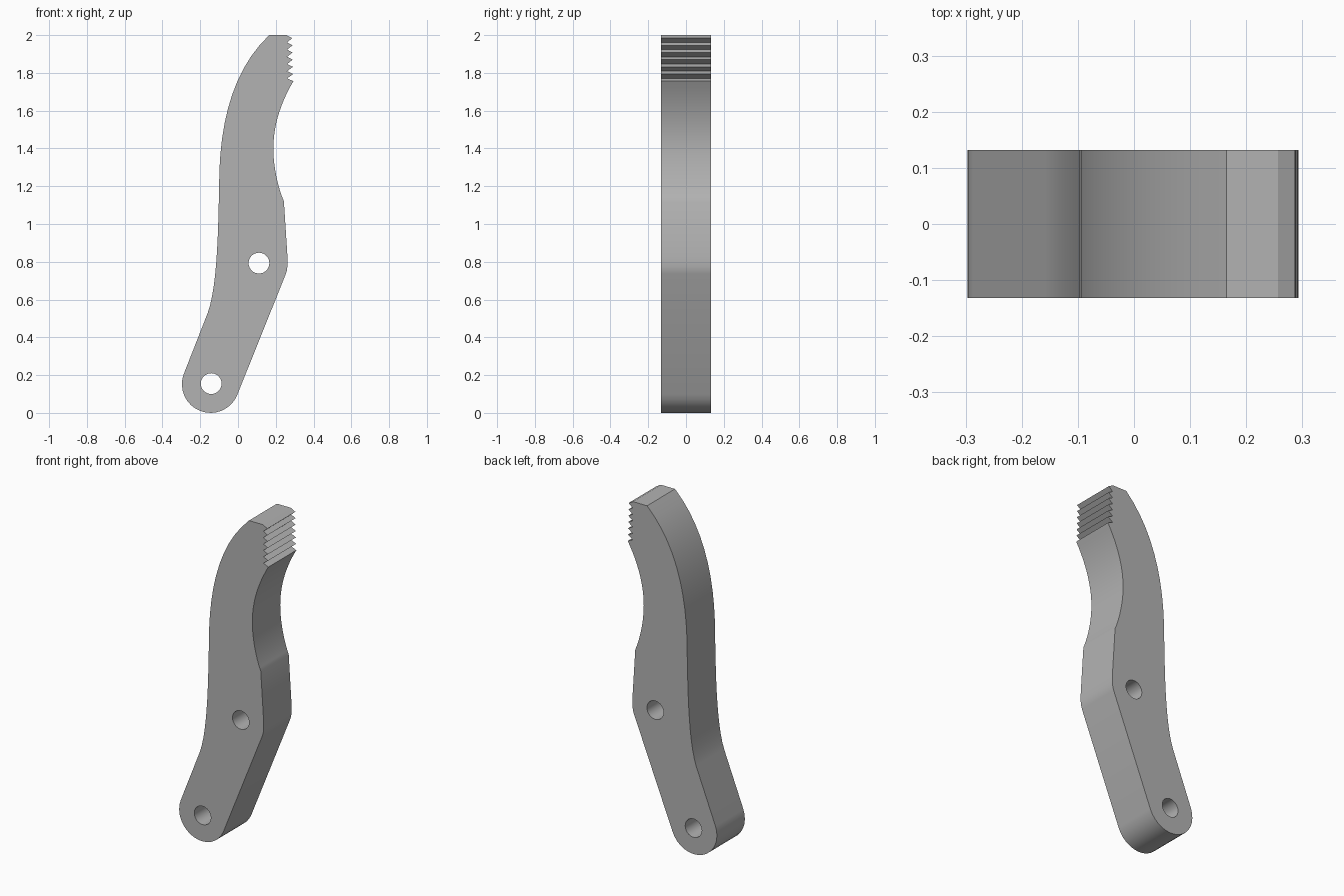
import bpy, bmesh, math
from mathutils import Vector
from mathutils.geometry import interpolate_bezier

cube = bpy.data.objects.get("Cube")
if cube:
    bpy.data.objects.remove(cube, do_unlink=True)

HALF = 0.132


def bezier(a, b, c, d, n=12):
    pts = interpolate_bezier(Vector(a), Vector(b), Vector(c), Vector(d), n)
    return [(p.x, p.y) for p in pts]


def arc(cx, cz, r, start, end, n):
    angles = [math.radians(start + (end - start) * i / n) for i in range(n + 1)]
    return [(cx + r * math.cos(a), cz + r * math.sin(a)) for a in angles]


# Gripping teeth, from the tip down
outline = [(0.165, 2.0), (0.257, 2.0)]
for i in range(6):
    z = 1.984 - 0.038 * i
    outline += [(0.287 + 0.001 * i, z), (0.26, z - 0.023)]

# Hollow throat below the teeth
outline += bezier((0.293, 1.756), (0.225, 1.64), (0.187, 1.52), (0.187, 1.4))
outline += bezier((0.187, 1.4), (0.187, 1.3), (0.213, 1.19), (0.243, 1.12))[1:]

# Straight shoulder with a softened corner
outline += bezier((0.261, 0.84), (0.264, 0.79), (0.263, 0.76), (0.253, 0.735), 5)

# Rounded pivot end
outline += arc(-0.145, 0.152, 0.152, -21, -201, 16)

# Curved back, up to the tip
outline += bezier((-0.16, 0.53), (-0.11, 0.67), (-0.105, 0.95), (-0.1, 1.2))
outline += bezier((-0.1, 1.2), (-0.1, 1.52), (-0.035, 1.81), (0.165, 2.0))[1:-1]

# Two pin holes
holes = [arc(x, z, 0.055, 0, 360, 32)[:-1] for x, z in ((-0.142, 0.155), (0.111, 0.793))]

# Fill the profile around the holes and extrude it through the thickness
bm = bmesh.new()
edges = []
for loop in [outline] + holes:
    verts = [bm.verts.new((x, -HALF, z)) for x, z in loop]
    edges += [bm.edges.new((v, verts[i - 1])) for i, v in enumerate(verts)]
bmesh.ops.triangle_fill(bm, edges=edges, use_beauty=True, normal=(0, -1, 0))
solid = bmesh.ops.extrude_face_region(bm, geom=bm.faces[:], use_keep_orig=True)
moved = [g for g in solid["geom"] if isinstance(g, bmesh.types.BMVert)]
bmesh.ops.translate(bm, verts=moved, vec=(0, 2 * HALF, 0))
bmesh.ops.recalc_face_normals(bm, faces=bm.faces[:])
mesh = bpy.data.meshes.new("jaw_lever")
bm.to_mesh(mesh)
bm.free()

# Plain grey metal
grey = bpy.data.materials.new("grey metal")
grey.use_nodes = True
colour = (0.45, 0.45, 0.45, 1)
grey.diffuse_color = colour
grey.node_tree.nodes["Principled BSDF"].inputs["Base Color"].default_value = colour
mesh.materials.append(grey)

lever = bpy.data.objects.new("jaw_lever", mesh)
bpy.context.collection.objects.link(lever)
bpy.ops.object.select_all(action="DESELECT")
lever.select_set(True)
bpy.context.view_layer.objects.active = lever
bpy.ops.object.shade_smooth_by_angle(angle=math.radians(25))
